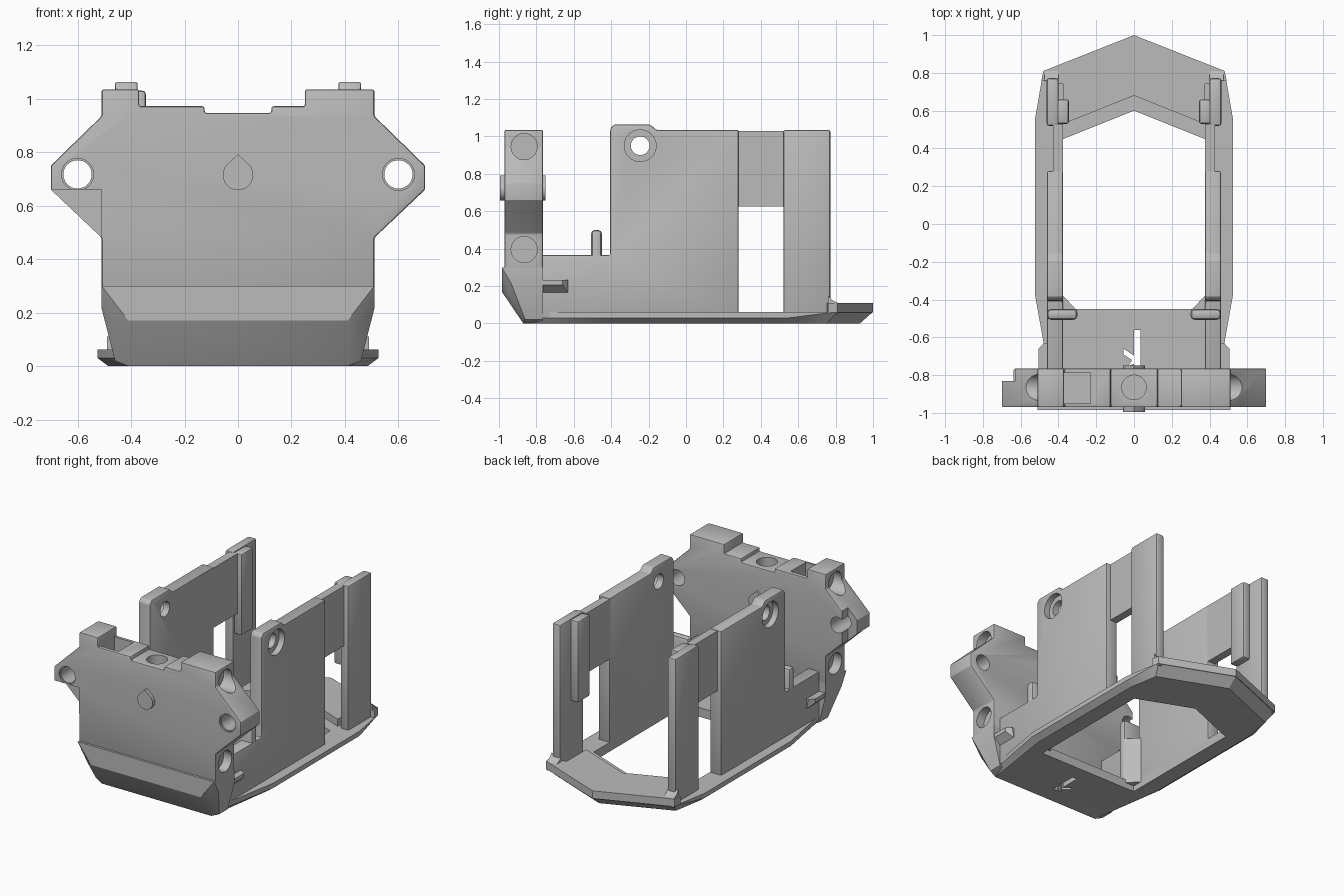
import bpy, bmesh, math
from mathutils import Vector

if "Cube" in bpy.data.objects:
    bpy.data.objects.remove(bpy.data.objects["Cube"])

grey = bpy.data.materials.new("mid grey")
grey.diffuse_color = (0.5, 0.5, 0.5, 1)
grey.use_nodes = True
grey.node_tree.nodes["Principled BSDF"].inputs["Base Color"].default_value = grey.diffuse_color


def finish(name, bm):
    bmesh.ops.recalc_face_normals(bm, faces=bm.faces[:])
    me = bpy.data.meshes.new(name)
    bm.to_mesh(me)
    bm.free()
    me.materials.append(grey)
    ob = bpy.data.objects.new(name, me)
    bpy.context.collection.objects.link(ob)
    return ob


def prism(name, pts, axis, a, b):
    """Extrude a 2D profile along an axis from a to b."""
    def place(p, d):
        u, v = p
        return {"x": (d, u, v), "y": (u, d, v), "z": (u, v, d)}[axis]
    bm = bmesh.new()
    lo = [bm.verts.new(place(p, a)) for p in pts]
    hi = [bm.verts.new(place(p, b)) for p in pts]
    n = len(pts)
    bm.faces.new(lo)
    bm.faces.new(hi)
    for i in range(n):
        bm.faces.new((lo[i], lo[(i + 1) % n], hi[(i + 1) % n], hi[i]))
    return finish(name, bm)


def box(name, x0, x1, y0, y1, z0, z1):
    return prism(name, [(x0, y0), (x1, y0), (x1, y1), (x0, y1)], "z", z0, z1)


def rod(name, u, v, r, axis, a, b, n=32):
    pts = [(u + r * math.cos(2 * math.pi * i / n), v + r * math.sin(2 * math.pi * i / n))
           for i in range(n)]
    return prism(name, pts, axis, a, b)


def hull(name, pts):
    bm = bmesh.new()
    for p in pts:
        bm.verts.new(p)
    bmesh.ops.convex_hull(bm, input=bm.verts[:])
    loose = [v for v in bm.verts if not v.link_faces]
    bmesh.ops.delete(bm, geom=loose, context="VERTS")
    bmesh.ops.dissolve_limit(bm, angle_limit=0.01, verts=bm.verts[:], edges=bm.edges[:])
    return finish(name, bm)


def apply(ob):
    bpy.context.view_layer.objects.active = ob
    for m in list(ob.modifiers):
        bpy.ops.object.modifier_apply(modifier=m.name)


def cut(ob, *cutters):
    for c in cutters:
        m = ob.modifiers.new("cut", "BOOLEAN")
        m.operation = "DIFFERENCE"
        m.solver = "EXACT"
        m.object = c
        apply(ob)
        bpy.data.objects.remove(c)


def bevel(ob, w):
    m = ob.modifiers.new("bevel", "BEVEL")
    m.width = w
    m.segments = 2
    m.limit_method = "ANGLE"
    apply(ob)


def both(pts):
    """Close a right-hand outline with its mirrored left half."""
    return pts + [(-x, y) for x, y in reversed(pts) if abs(x) > 1e-6]


# base plate with chamfered underside and a large opening
low = both([(0.41, -0.87), (0.44, -0.64), (0.485, -0.36), (0.485, 0.54), (0.45, 0.75), (0, 0.93)])
mid = both([(0.43, -0.88), (0.475, -0.65), (0.525, -0.37), (0.525, 0.55)])
top = both([(0.43, -0.88), (0.475, -0.65), (0.525, -0.37), (0.525, 0.55), (0.48, 0.81), (0, 1.0)])
base = hull("base_plate", [(x, y, 0) for x, y in low] + [(x, y, 0.03) for x, y in mid]
            + [(x, y, 0.062) for x, y in top])
opening = both([(0.375, -0.45), (0.375, 0.45), (0, 0.6)])
cut(base, prism("c", opening, "z", -0.1, 0.3),
    box("c", 0.0, 0.035, -0.75, -0.56, -0.1, 0.3),
    prism("c", [(-0.055, -0.66), (0.005, -0.70), (0.005, -0.74), (-0.03, -0.75), (-0.01, -0.72),
                (-0.055, -0.69)], "z", -0.1, 0.3))

# raised rear chevron
chevron = both([(0.375, 0.53), (0.375, 0.74), (0.49, 0.76), (0.48, 0.81), (0, 1.0)])
prism("rear_chevron", chevron + [(0, 0.68)], "z", 0.058, 0.11)

# sloped front hull below the front plate
pts = []
for s in (-1, 1):
    pts += [(s * x, y, z) for x, y, z in [
        (0.51, -0.985, 0.3), (0.41, -0.985, 0.17), (0.51, -0.935, 0.215), (0.46, -0.955, 0.165),
        (0.46, -0.86, 0.02), (0.41, -0.87, 0), (0.51, -0.765, 0.3), (0.51, -0.765, 0.215),
        (0.46, -0.765, 0.165), (0.46, -0.765, 0.02), (0.41, -0.765, 0)]]
hull("front_hull", pts)

# front plate with ears and a stepped top edge
plate = prism("front_plate", [
    (-0.51, 0.28), (0.51, 0.28), (0.51, 0.48), (0.70, 0.66), (0.70, 0.75), (0.51, 0.935),
    (0.51, 1.035), (0.25, 1.035), (0.25, 0.972), (0.125, 0.972), (0.125, 0.947),
    (-0.125, 0.947), (-0.125, 0.972), (-0.37, 0.972), (-0.37, 1.035), (-0.51, 1.035),
    (-0.51, 0.935), (-0.70, 0.75), (-0.70, 0.66), (-0.51, 0.48)], "y", -0.97, -0.765)
bevel(plate, 0.008)
# top bore, top pocket, left ear relief and under-ear notch
cut(plate, rod("c", 0, -0.865, 0.065, "z", 0.75, 1.1),
    box("c", -0.37, -0.23, -0.95, -0.79, 0.82, 1.1),
    box("c", -0.8, -0.63, -0.83, -0.7, 0.6, 0.9),
    box("c", -0.8, -0.51, -1.0, -0.90, 0.4, 0.66))
for s in (-1, 1):
    cut(plate, rod("c", s * 0.6, 0.717, 0.053, "y", -1.1, -0.6),
        rod("c", s * 0.6, 0.717, 0.06, "y", -1.1, -0.96),
        rod("c", -0.865, 0.945, 0.07, "x", s * 0.45, s * 0.8),
        rod("c", -0.865, 0.395, 0.07, "x", s * 0.45, s * 0.8))

# teardrop peg through the centre of the plate
drop = [(0.057 * math.cos(math.radians(a)), 0.715 + 0.057 * math.sin(math.radians(a)))
        for a in range(140, 401, 13)] + [(0, 0.792)]
prism("teardrop_peg_front", drop, "y", -0.995, -0.96)
prism("teardrop_peg_back", drop, "y", -0.775, -0.75)

for s, side in ((-1, "left"), (1, "right")):
    # side wall with low front shoulder and raised lug
    wall = prism(side + "_wall", [
        (-0.78, 0.03), (0.28, 0.03), (0.28, 1.035), (-0.16, 1.035), (-0.19, 1.063),
        (-0.385, 1.063), (-0.405, 1.04), (-0.405, 0.365), (-0.78, 0.365)], "x", s * 0.375, s * 0.46)
    bevel(wall, 0.008)
    cut(wall, rod("c", -0.245, 0.95, 0.05, "x", s * 0.3, s * 0.6),
        rod("c", -0.245, 0.95, 0.085, "x", s * 0.42, s * 0.6))
    # recessed panel over the window
    box(side + "_window_panel", s * 0.375, s * 0.43, 0.27, 0.53, 0.625, 1.03)
    # rear pillar and its inner rib
    pillar = box(side + "_pillar", s * 0.40, s * 0.462, 0.52, 0.772, 0.03, 1.035)
    bevel(pillar, 0.012)
    rib = box(side + "_pillar_rib", s * 0.345, s * 0.405, 0.53, 0.66, 0.48, 1.03)
    bevel(rib, 0.012)
    # pillar foot
    prism(side + "_pillar_foot", [(0.76, 0.05), (0.81, 0.05), (0.81, 0.11), (0.78, 0.125),
                                  (0.76, 0.15)], "x", s * 0.40, s * 0.475)
    # upright post behind the front plate, with a corner gusset
    post = box(side + "_post", s * 0.30, s * 0.46, -0.507, -0.45, 0.04, 0.5)
    bevel(post, 0.02)
    prism(side + "_gusset", [(s * 0.30, -0.46), (s * 0.375, -0.38), (s * 0.40, -0.38),
                             (s * 0.40, -0.46)], "z", 0.04, 0.36)
    # skirt bar on the hull side
    hull(side + "_skirt", [(s * x, y, z) for x, y, z in [
        (0.44, -0.93, 0.165), (0.46, -0.93, 0.165), (0.44, -0.63, 0.165), (0.46, -0.63, 0.165),
        (0.505, -0.88, 0.205), (0.505, -0.66, 0.205), (0.505, -0.88, 0.232), (0.505, -0.66, 0.232),
        (0.475, -0.63, 0.232), (0.44, -0.63, 0.232), (0.44, -0.9, 0.232)]])

# smooth the bores and rounded edges only
for ob in bpy.context.scene.objects:
    bpy.ops.object.select_all(action="DESELECT")
    ob.select_set(True)
    bpy.context.view_layer.objects.active = ob
    bpy.ops.object.shade_smooth_by_angle(angle=math.radians(25))
